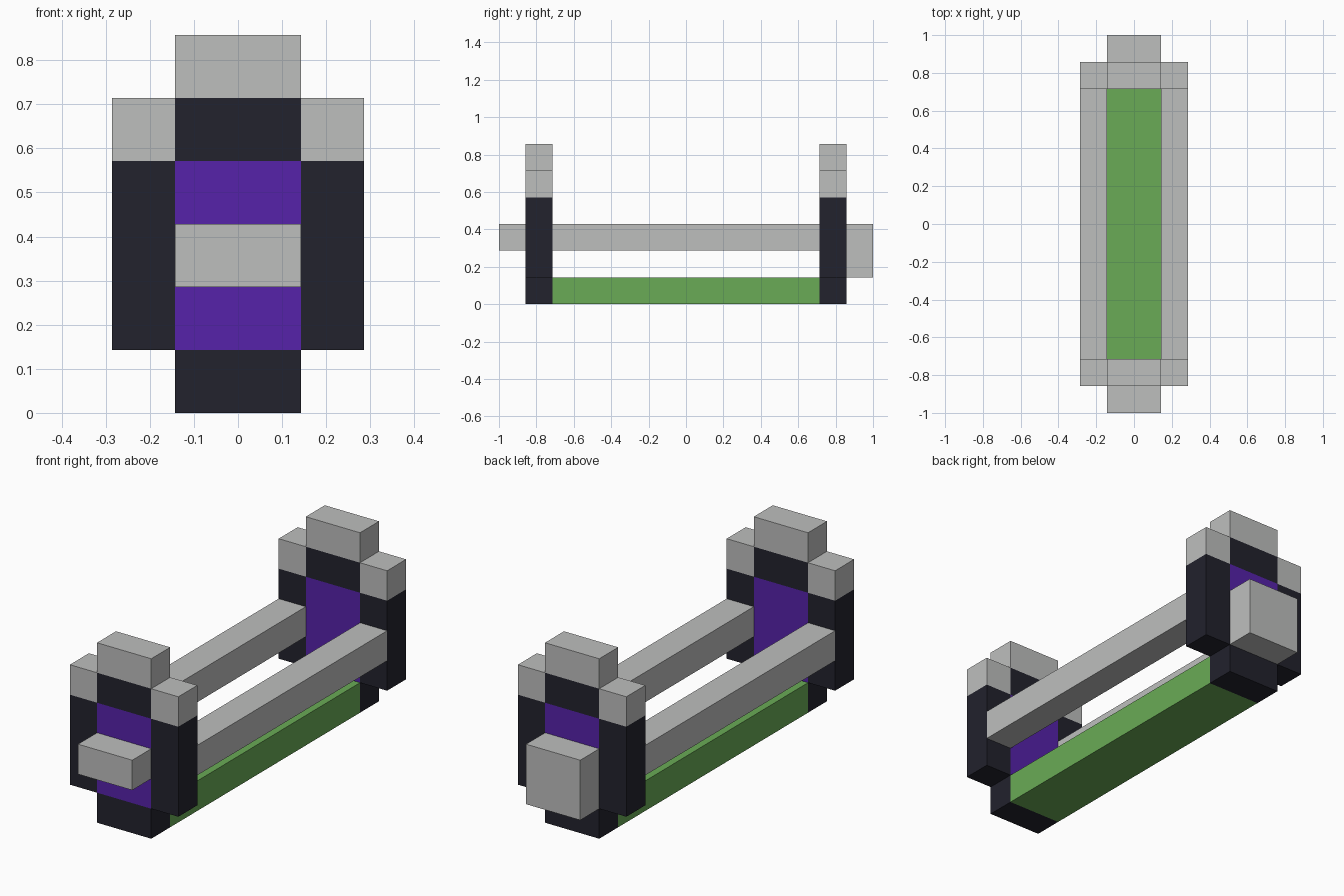
import bpy
import bmesh
from mathutils import Vector

cube = bpy.data.objects.get("Cube")
if cube:
    bpy.data.objects.remove(cube, do_unlink=True)

U = 1 / 7  # edge of one block


def material(name, rgb):
    mat = bpy.data.materials.new(name)
    mat.use_nodes = True
    colour = (*rgb, 1)
    mat.diffuse_color = colour
    bsdf = next(n for n in mat.node_tree.nodes if n.type == "BSDF_PRINCIPLED")
    bsdf.inputs["Base Color"].default_value = colour
    return mat


grey = material("light grey", (0.515, 0.52, 0.515))
dark = material("dark navy", (0.016, 0.016, 0.026))
purple = material("purple", (0.093, 0.016, 0.4))
green = material("green", (0.144, 0.407, 0.093))


def box(name, low, high, mat):
    """Box between two corners given in block units."""
    low, high = Vector(low) * U, Vector(high) * U
    centre, size = (low + high) / 2, high - low
    bm = bmesh.new()
    bmesh.ops.create_cube(bm, size=1)
    bmesh.ops.scale(bm, vec=size, verts=bm.verts)
    mesh = bpy.data.meshes.new(name)
    bm.to_mesh(mesh)
    bm.free()
    mesh.materials.append(mat)
    obj = bpy.data.objects.new(name, mesh)
    obj.location = centre
    bpy.context.collection.objects.link(obj)


# Floor beam
box("floor_beam", (-1, -5, 0), (1, 5, 1), green)

# Side rails
for side, x in (("right", -2), ("left", 1)):
    box(side + "_rail", (x, -5, 2), (x + 1, 5, 3), grey)

# End walls: a centre column flanked by two posts with caps
for end, y in (("front", -6), ("back", 5)):
    column = (("foot", 0, 1, dark), ("panel", 1, 4, purple),
              ("lintel", 4, 5, dark), ("crest", 5, 6, grey))
    for part, z0, z1, mat in column:
        box(f"{end}_{part}", (-1, y, z0), (1, y + 1, z1), mat)
    for side, x in (("right", -2), ("left", 1)):
        box(f"{end}_{side}_post", (x, y, 1), (x + 1, y + 1, 4), dark)
        box(f"{end}_{side}_cap", (x, y, 4), (x + 1, y + 1, 5), grey)

# Projecting blocks on the outer faces
box("front_handle", (-1, -7, 2), (1, -6, 3), grey)
box("back_block", (-1, 6, 1), (1, 7, 3), grey)
